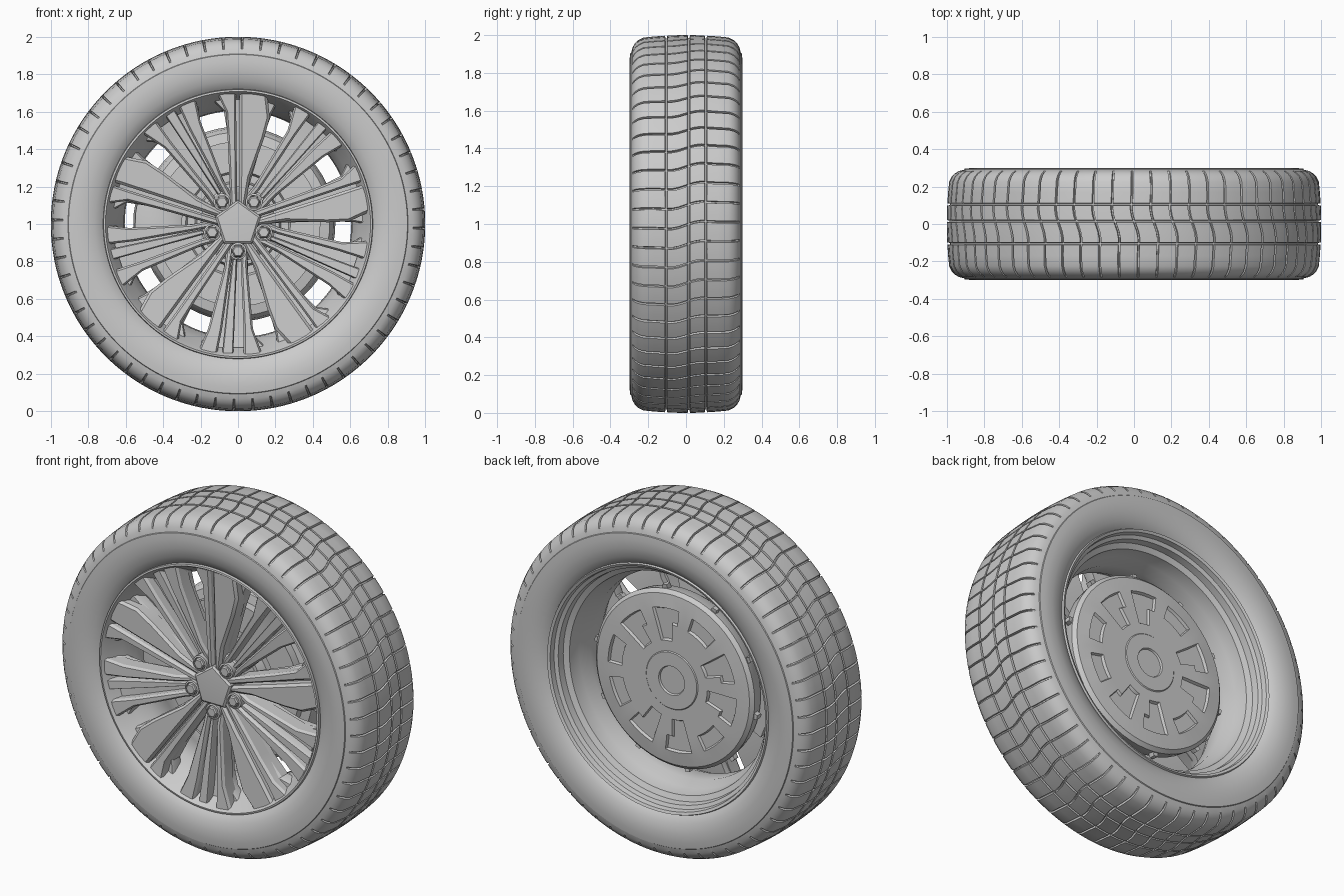
import bpy, bmesh
from math import sin, cos, pi, radians
from mathutils import Matrix

cube = bpy.data.objects.get("Cube")
if cube:
    bpy.data.objects.remove(cube, do_unlink=True)

grey = bpy.data.materials.new("plain grey")
grey.use_nodes = True
grey.diffuse_color = (0.6, 0.6, 0.6, 1)
grey.node_tree.nodes["Principled BSDF"].inputs["Base Color"].default_value = (0.6, 0.6, 0.6, 1)


def polar(r, a, y, t=0):
    """Point at radius r, angle a, depth y, shifted sideways by t."""
    return (r * cos(a) - t * sin(a), y, 1 + r * sin(a) + t * cos(a))


def finish(name, bm, angle=30):
    bmesh.ops.remove_doubles(bm, verts=bm.verts, dist=1e-5)
    bmesh.ops.recalc_face_normals(bm, faces=bm.faces)
    mesh = bpy.data.meshes.new(name)
    bm.to_mesh(mesh)
    bm.free()
    mesh.materials.append(grey)
    mesh.shade_smooth()
    mesh.set_sharp_from_angle(angle=radians(angle))
    ob = bpy.data.objects.new(name, mesh)
    bpy.context.collection.objects.link(ob)


def skin(bm, rings, closed_rows, closed_cols):
    """Join rows of points into a quad sheet."""
    grid = [[bm.verts.new(p) for p in ring] for ring in rings]
    n, m = len(grid), len(grid[0])
    for i in range(n if closed_rows else n - 1):
        for j in range(m if closed_cols else m - 1):
            a, b = grid[i], grid[(i + 1) % n]
            k = (j + 1) % m
            bm.faces.new((a[j], a[k], b[k], b[j]))
    return grid


def revolve(bm, profile, segs, closed=False, start=0.0):
    rings = [[polar(max(r, 1e-7), start + 2 * pi * j / segs, y) for j in range(segs)]
             for r, y in profile]
    return skin(bm, rings, closed, True)


def bar(bm, angle, stations, depth=0.09, chamfer=0.01):
    """Spoke bar: stations are (radius, side from, side to, front y)."""
    rings = []
    for r, t0, t1, y in stations:
        rings.append([polar(r, angle, y + depth, t0), polar(r, angle, y + 0.015, t0),
                      polar(r, angle, y, t0 + chamfer), polar(r, angle, y, t1 - chamfer),
                      polar(r, angle, y + 0.015, t1), polar(r, angle, y + depth, t1)])
    grid = skin(bm, rings, False, True)
    bm.faces.new(grid[0])
    bm.faces.new(grid[-1])


# Tyre: sidewalls plus a tread cut by ring grooves and nearly straight cross grooves
def crown(y):
    return 1 - 0.25 * y * y


side = [(0.70, -0.235), (0.725, -0.262), (0.765, -0.285), (0.82, -0.298), (0.87, -0.299),
        (0.905, -0.295), (0.908, -0.290), (0.935, -0.283), (0.957, -0.270), (0.974, -0.252)]
rows = [(r, y, False) for r, y in side]
tread = [(-0.225, False), (-0.17, False)]
for centre in (-0.105, 0.015, 0.105):
    tread += [(centre - 0.006, False), (centre - 0.004, True),
              (centre + 0.004, True), (centre + 0.006, False)]
    if centre < 0.1:
        tread += [(centre + 0.03, False), (centre + 0.065, False)]
tread += [(0.17, False), (0.225, False)]
rows += [(crown(y), y, groove) for y, groove in tread]
rows += [(r, -y, False) for r, y in reversed(side)]

PITCHES = 60
steps = [(0, 0), (0.3, 0), (0.6, 0), (0.89, 0), (0.91, 1), (0.975, 1)]
pitch = 2 * pi / PITCHES
rings = []
for r, y, groove in rows:
    cross = r > 0.956
    slant = 0.2 * sin(18 * y) if abs(y) < 0.12 else (0.16 if y > 0 else -0.16)
    ring = []
    for p in range(PITCHES):
        for f, low in steps:
            sunk = 0.014 if groove or (low and cross) else 0
            ring.append(polar(r - sunk, (p + f + slant) * pitch, y))
    rings.append(ring)
bm = bmesh.new()
skin(bm, rings, False, True)
finish("tyre", bm, 28)

# Rim barrel with rolled front and rear lips
bm = bmesh.new()
revolve(bm, [(0.722, -0.25), (0.718, -0.272), (0.708, -0.274), (0.70, -0.262), (0.685, -0.235),
             (0.645, -0.16), (0.61, -0.08), (0.605, 0.03), (0.635, 0.09), (0.645, 0.17),
             (0.675, 0.185), (0.68, 0.225), (0.70, 0.235), (0.705, 0.265), (0.72, 0.272),
             (0.73, 0.25), (0.705, 0.2), (0.67, 0.1), (0.635, 0.0), (0.66, -0.12),
             (0.705, -0.2)], 96, True)
finish("rim_barrel", bm)

# Broad blade spokes, each with a narrow side fin and a sunken web
bm = bmesh.new()
for k in range(5):
    a = radians(18 + 72 * k)
    bar(bm, a, [(0.10, -0.04, -0.004, -0.228), (0.25, -0.065, -0.006, -0.238),
                (0.46, -0.14, -0.008, -0.247), (0.57, -0.17, -0.008, -0.252),
                (0.695, -0.155, -0.008, -0.258)], 0.09, 0.014)
    bar(bm, a, [(0.10, 0.004, 0.04, -0.228), (0.45, 0.008, 0.055, -0.245),
                (0.60, 0.01, 0.065, -0.25), (0.695, 0.01, 0.11, -0.258)])
    bar(bm, a, [(0.12, -0.035, 0.03, -0.18), (0.48, -0.14, 0.055, -0.19),
                (0.60, -0.185, 0.075, -0.195), (0.665, -0.22, 0.14, -0.205)], 0.07)
finish("blade_spokes", bm)

# Twin spokes: three slim fins over a sunken web
bm = bmesh.new()
for k in range(5):
    a = radians(54 + 72 * k)
    bar(bm, a, [(0.12, 0.02, 0.055, -0.21), (0.22, 0.015, 0.05, -0.23),
                (0.56, 0.03, 0.08, -0.25), (0.695, 0.03, 0.13, -0.258)])
    bar(bm, a, [(0.19, -0.03, -0.005, -0.215), (0.45, -0.06, -0.015, -0.235),
                (0.69, -0.085, -0.025, -0.25)], 0.08, 0.006)
    bar(bm, a, [(0.12, -0.06, -0.025, -0.21), (0.24, -0.075, -0.04, -0.23),
                (0.56, -0.16, -0.085, -0.25), (0.685, -0.215, -0.11, -0.258)])
    bar(bm, a, [(0.12, -0.055, 0.05, -0.175), (0.5, -0.125, 0.06, -0.185),
                (0.60, -0.17, 0.09, -0.19), (0.66, -0.23, 0.15, -0.20)], 0.065)
finish("twin_spokes", bm)

# Wheel hub with a low five-sided cap
bm = bmesh.new()
revolve(bm, [(0, -0.205), (0.17, -0.205), (0.20, -0.185), (0.20, -0.09), (0, -0.09)], 40)
finish("wheel_hub", bm)
bm = bmesh.new()
revolve(bm, [(0, -0.246), (0.115, -0.240), (0.128, -0.230), (0.13, -0.19)], 5, start=radians(18))
finish("centre_cap", bm, 12)

# Lug nuts in round seats
for k in range(5):
    a = radians(54 + 72 * k)
    move = Matrix.Translation((0.145 * cos(a), 0, 0.145 * sin(a)))
    bm = bmesh.new()
    revolve(bm, [(0.036, -0.19), (0.046, -0.19), (0.046, -0.235), (0.036, -0.238),
                 (0.036, -0.19)], 20)
    revolve(bm, [(0, -0.25), (0.026, -0.25), (0.033, -0.243), (0.035, -0.19)], 6)
    bmesh.ops.transform(bm, matrix=move, verts=bm.verts)
    finish(f"lug_nut_{k + 1}", bm)

# Brake rotor with wedge pockets in the rear face and a raised axle boss
bm = bmesh.new()
revolve(bm, [(0, -0.10), (0.22, -0.10), (0.23, -0.04), (0.27, -0.04), (0.28, -0.06),
             (0.44, -0.06), (0.44, -0.01), (0.49, 0.0), (0.51, 0.03), (0.52, 0.10),
             (0.50, 0.12), (0.42, 0.13), (0.33, 0.13), (0.23, 0.13), (0.17, 0.13),
             (0.165, 0.135), (0.085, 0.135), (0.08, 0.125), (0, 0.125)], 60)
bm.faces.ensure_lookup_table()
pockets = []
for ring in (11, 12):
    for j in range(60):
        if j % 6 < (4 if ring == 11 else 3) and (ring == 11 or j // 6 % 3):
            pockets.append(bm.faces[ring * 60 + j])
bmesh.ops.recalc_face_normals(bm, faces=bm.faces)
bmesh.ops.inset_region(bm, faces=pockets, thickness=0.008, depth=-0.015)
finish("brake_rotor", bm)

# Small bolts round the rotor edge
bm = bmesh.new()
for k in range(10):
    bar(bm, radians(36 * k + 10), [(0.50, -0.02, 0.02, 0.05), (0.54, -0.014, 0.014, 0.055)],
        0.04, 0.005)
finish("rotor_edge_bolts", bm)

# Brake caliper hugging the rotor on one side
bm = bmesh.new()
arc = [radians(150 + 8 * i) for i in range(8)]
rings = [[polar(r, a, y) for r, y in ((0.30, -0.06), (0.30, -0.11), (0.35, -0.13),
                                      (0.48, -0.13), (0.55, -0.10), (0.56, 0.02),
                                      (0.44, 0.02))] for a in arc]
grid = skin(bm, rings, False, True)
bm.faces.new(grid[0])
bm.faces.new(grid[-1])
finish("brake_caliper", bm)
